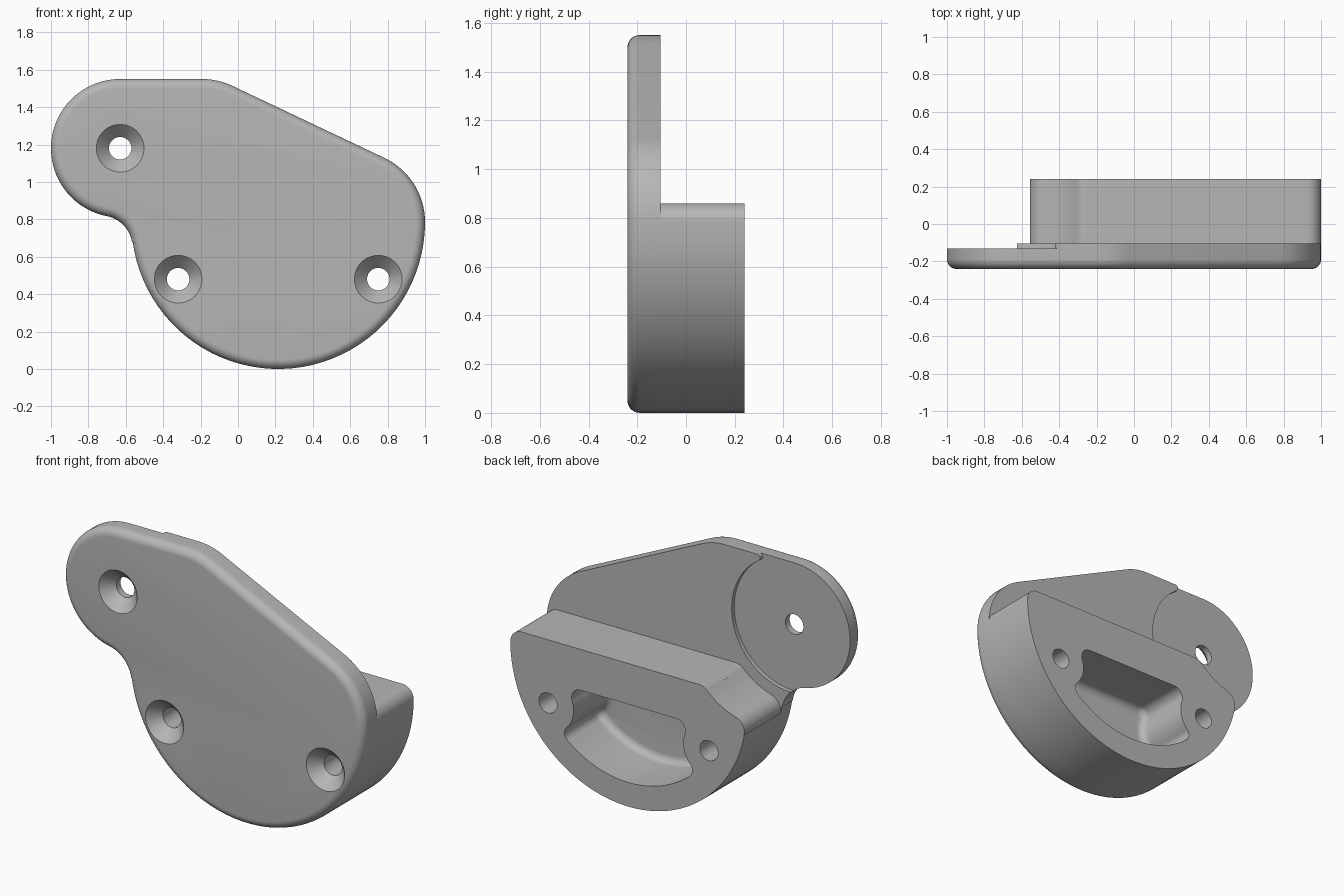
import bpy
import bmesh
import math

cube = bpy.data.objects.get("Cube")
if cube:
    bpy.data.objects.remove(cube, do_unlink=True)

grey = bpy.data.materials.new("plain_grey")
grey.use_nodes = True
grey.diffuse_color = (0.47, 0.47, 0.47, 1)
grey.node_tree.nodes["Principled BSDF"].inputs["Base Color"].default_value = grey.diffuse_color

# Shared layout: main round, small lug and screw positions in the XZ plane
MID, MID_Z = 0.215, 0.785
LUG = (-0.63, 1.18)
SCREWS = [LUG, (-0.32, 0.48), (0.75, 0.48)]
FRONT, PLATE_BACK, BACK = -0.24, -0.105, 0.24


def outline(arcs, inset=0):
    """Points along arcs (x, z, radius, start, end); clockwise arcs are concave."""
    pts = []
    for x, z, r, a0, a1 in arcs:
        rad = r - inset if a1 > a0 else r + inset
        steps = max(1, round(abs(a1 - a0) / 4))
        for i in range(steps + 1):
            a = math.radians(a0 + (a1 - a0) * i / steps)
            p = (x + rad * math.cos(a), z + rad * math.sin(a))
            if not pts or math.dist(p, pts[-1]) > 1e-4:
                pts.append(p)
    if math.dist(pts[0], pts[-1]) < 1e-4:
        pts.pop()
    return pts


def loft(name, rings):
    """Closed solid through rings given as (points, y)."""
    bm = bmesh.new()
    loops = [[bm.verts.new((x, y, z)) for x, z in pts] for pts, y in rings]
    for a, b in zip(loops, loops[1:]):
        n = len(a)
        for i in range(n):
            bm.faces.new((a[i], a[(i + 1) % n], b[(i + 1) % n], b[i]))
    bm.faces.new(loops[0])
    bm.faces.new(loops[-1])
    bmesh.ops.recalc_face_normals(bm, faces=bm.faces)
    mesh = bpy.data.meshes.new(name)
    bm.to_mesh(mesh)
    bm.free()
    mesh.materials.append(grey)
    obj = bpy.data.objects.new(name, mesh)
    bpy.context.collection.objects.link(obj)
    return obj


def rounded_rings(arcs, y, radius, steps=8):
    """Rings that round the edge starting at depth y."""
    rings = []
    for i in range(steps + 1):
        a = math.pi / 2 * i / steps
        rings.append((outline(arcs, radius * (1 - math.sin(a))),
                      y + radius * (1 - math.cos(a))))
    return rings


def combine(target, other, operation):
    mod = target.modifiers.new(operation.lower(), "BOOLEAN")
    mod.operation = operation
    mod.solver = "EXACT"
    mod.object = other
    other.hide_render = True


# Cover plate with a rounded front edge
plate_arcs = [
    (MID, MID_Z, 0.785, 188, 190.9),
    (MID, MID_Z, 0.785, 190.9, 360),
    (0.62, MID_Z, 0.38, 0, 64.6),
    (-0.19, 1.18, 0.37, 64.6, 90),
    (*LUG, 0.37, 90, 259),
    (-0.733, 0.652, 0.168, 79, 8),
]
plate = loft("bracket", rounded_rings(plate_arcs, FRONT, 0.05)
             + [(outline(plate_arcs), PLATE_BACK)])

# Thick block behind the lower half
block_arcs = [
    (MID, MID_Z, 0.785, 190.9, 360),
    (0.925, MID_Z, 0.075, 0, 90),
    (-0.253, 0.78, 0.08, 90, 133.3),
    (*LUG, 0.47, -46.7, -73.7),
    (-0.476, 0.652, 0.08, 106.3, 190.9),
]
block = loft("rear_block", [(outline(block_arcs), PLATE_BACK), (outline(block_arcs), BACK)])
combine(plate, block, "UNION")

# Shallow round recess behind the lug
recess_pts = [(-1.2, 1.6), (-0.399, 1.6)] + outline([
    (-0.399, 1.53, 0.02, 90, 236.6),
    (*LUG, 0.40, 56.6, -100),
]) + [(-1.2, 0.75)]
recess = loft("recess_cutter", [(recess_pts, -0.13), (recess_pts, -0.05)])
combine(plate, recess, "DIFFERENCE")

# Pocket in the block, symmetric, curving around the screw columns
side = [
    (0.59, 0.33, 0.05, -50.5, 43.2),
    (0.75, 0.48, 0.17, 223.2, 161),
    (0.5325, 0.555, 0.06, -19, 90),
]
mirrored = [(2 * MID - x, z, r, 180 - a1, 180 - a0) for x, z, r, a0, a1 in reversed(side)]
pocket_arcs = [(MID, MID_Z, 0.64, 230.5, 309.5)] + side + mirrored
pocket = loft("pocket_cutter", rounded_rings(pocket_arcs, -0.1, 0.045)
              + [(outline(pocket_arcs), 0.3)])
combine(plate, pocket, "DIFFERENCE")

# Countersunk screw holes
cutters = [block, recess, pocket]
for x, z in SCREWS:
    circles = [(outline([(x, z, r, 0, 360)]), y)
               for r, y in ((0.137, -0.25), (0.06, -0.17), (0.06, 0.3))]
    hole = loft("screw_hole_cutter", circles)
    combine(plate, hole, "DIFFERENCE")
    cutters.append(hole)

# Bake the cuts and drop the helpers
bpy.context.view_layer.update()
graph = bpy.context.evaluated_depsgraph_get()
baked = bpy.data.meshes.new_from_object(plate.evaluated_get(graph))
plate.modifiers.clear()
plate.data = baked
for cutter in cutters:
    bpy.data.objects.remove(cutter, do_unlink=True)

bpy.ops.object.select_all(action="DESELECT")
plate.select_set(True)
bpy.context.view_layer.objects.active = plate
bpy.ops.object.shade_smooth_by_angle(angle=math.radians(30))
